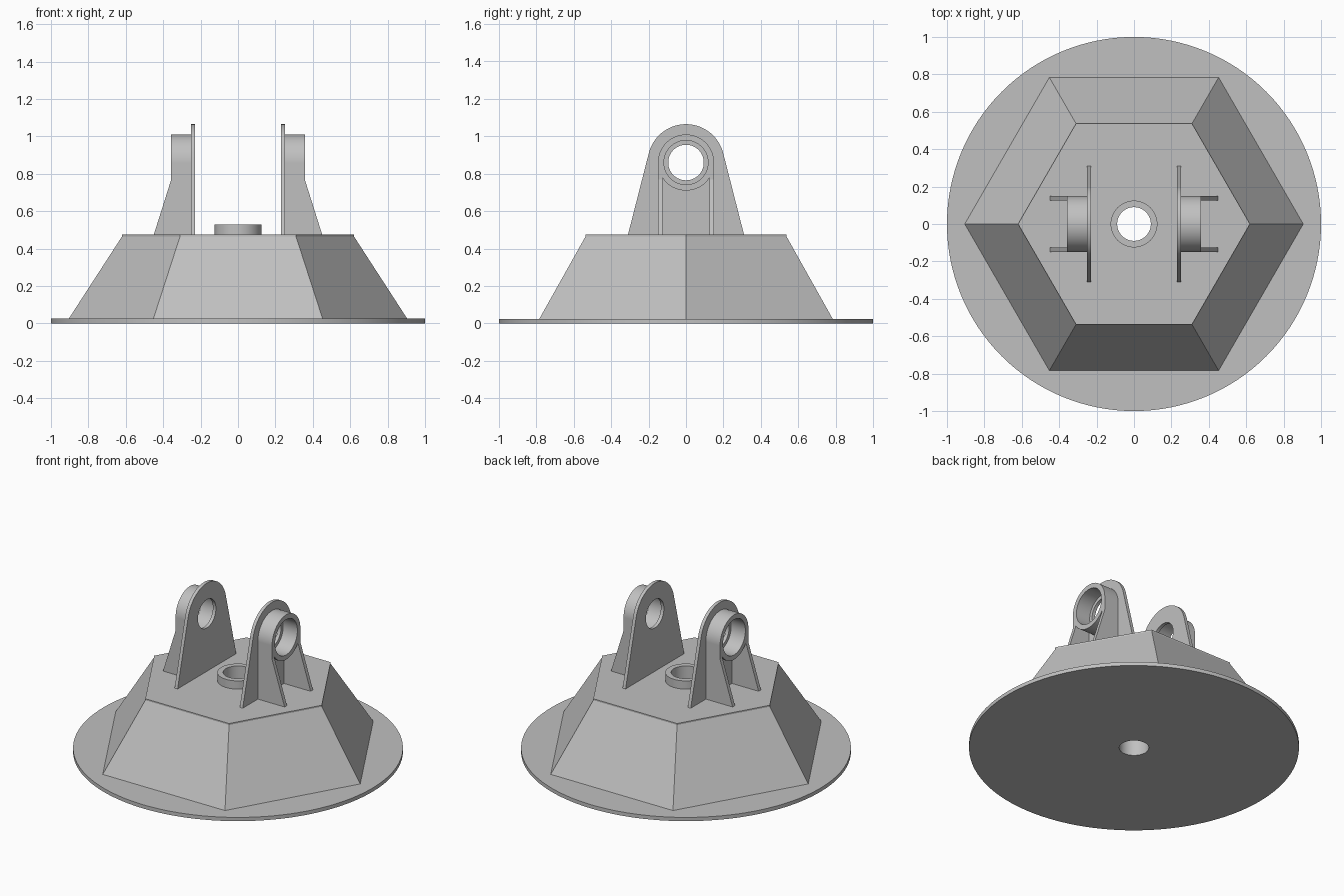
import bpy
import bmesh
from math import sin, cos, pi, atan2, acos, hypot, radians

cube = bpy.data.objects.get("Cube")
if cube:
    bpy.data.objects.remove(cube)

# Material
grey = bpy.data.materials.new("light grey")
grey.use_nodes = True
colour = (0.53, 0.53, 0.53, 1)
grey.diffuse_color = colour
grey.node_tree.nodes["Principled BSDF"].inputs["Base Color"].default_value = colour


def finish(name, bm, smooth):
    bmesh.ops.recalc_face_normals(bm, faces=bm.faces)
    mesh = bpy.data.meshes.new(name)
    bm.to_mesh(mesh)
    bm.free()
    mesh.materials.append(grey)
    obj = bpy.data.objects.new(name, mesh)
    bpy.context.collection.objects.link(obj)
    if smooth:
        bpy.ops.object.select_all(action='DESELECT')
        obj.select_set(True)
        bpy.context.view_layer.objects.active = obj
        bpy.ops.object.shade_smooth_by_angle(angle=radians(30))
    return obj


def loop_solid(name, sections, smooth=True):
    """Join a closed ring of closed cross-sections into one solid."""
    bm = bmesh.new()
    rings = [[bm.verts.new(p) for p in s] for s in sections]
    for i, a in enumerate(rings):
        b = rings[(i + 1) % len(rings)]
        for j in range(len(a)):
            k = (j + 1) % len(a)
            bm.faces.new((a[j], a[k], b[k], b[j]))
    return finish(name, bm, smooth)


def lathe(name, profile, sides, smooth=True):
    """Turn a closed (radius, z) profile about the z axis."""
    angles = [2 * pi * i / sides for i in range(sides)]
    return loop_solid(name, [[(r * cos(a), r * sin(a), z) for r, z in profile]
                             for a in angles], smooth)


def prism_y(name, outline, y0, y1):
    """Extrude an (x, z) outline along y."""
    bm = bmesh.new()
    face = bm.faces.new([bm.verts.new((x, y0, z)) for x, z in outline])
    ext = bmesh.ops.extrude_face_region(bm, geom=[face])
    moved = [v for v in ext["geom"] if isinstance(v, bmesh.types.BMVert)]
    bmesh.ops.translate(bm, verts=moved, vec=(0, y1 - y0, 0))
    return finish(name, bm, False)


# Base: round plate, six-sided body and central tube
BORE, DECK, PLATE = 0.09, 0.475, 0.025
lathe("base_plate", [(BORE, 0), (1, 0), (1, PLATE), (BORE, PLATE)], 128)
lathe("hexagonal_body", [(0.12, PLATE), (0.905, PLATE), (0.62, 0.465),
                         (0.62, DECK), (0.12, DECK)], 6, False)
lathe("central_tube", [(BORE, PLATE), (0.125, PLATE), (0.125, 0.53), (BORE, 0.53)], 64)

# Lug outline: round head running tangentially into a wide foot
AXIS, HEAD, FOOT, HOLE = 0.86, 0.205, 0.31, 0.095
drop = DECK - AXIS
tangent = atan2(drop, FOOT) + acos(HEAD / hypot(FOOT, drop))
arc = [tangent + (pi - 2 * tangent) * i / 40 for i in range(41)]
outline = [(HEAD * cos(a), HEAD * sin(a)) for a in arc]
corners = [outline[-1], (-FOOT, drop), (FOOT, drop), outline[0]]
for (ya, za), (yb, zb) in zip(corners, corners[1:]):
    outline += [(ya + (yb - ya) * i / 12, za + (zb - za) * i / 12) for i in range(1, 13)]
outline.pop()

X_IN, X_OUT, X_END = 0.23, 0.252, 0.357
for side, s in (("left", 1), ("right", -1)):
    # Upright plate with pin hole
    sections = []
    for y, z in outline:
        k = HOLE / hypot(y, z)
        sections.append([(s * X_IN, y, AXIS + z), (s * X_OUT, y, AXIS + z),
                         (s * X_OUT, y * k, AXIS + z * k), (s * X_IN, y * k, AXIS + z * k)])
    loop_solid(side + "_lug_plate", sections)

    # Bearing collar on the outer face
    collar = [(0.118, X_OUT), (0.15, X_OUT), (0.15, X_END), (0.118, X_END)]
    loop_solid(side + "_bearing_collar",
               [[(s * x, r * cos(a), AXIS + r * sin(a)) for r, x in collar]
                for a in [2 * pi * i / 64 for i in range(64)]])

    # Pair of sloping gussets under the collar
    gusset = [(X_OUT, DECK), (0.45, DECK), (X_END, 0.77), (X_END, AXIS), (X_OUT, AXIS)]
    for place, t in (("front", -1), ("back", 1)):
        prism_y(f"{side}_{place}_gusset", [(s * x, z) for x, z in gusset], t * 0.125, t * 0.15)
